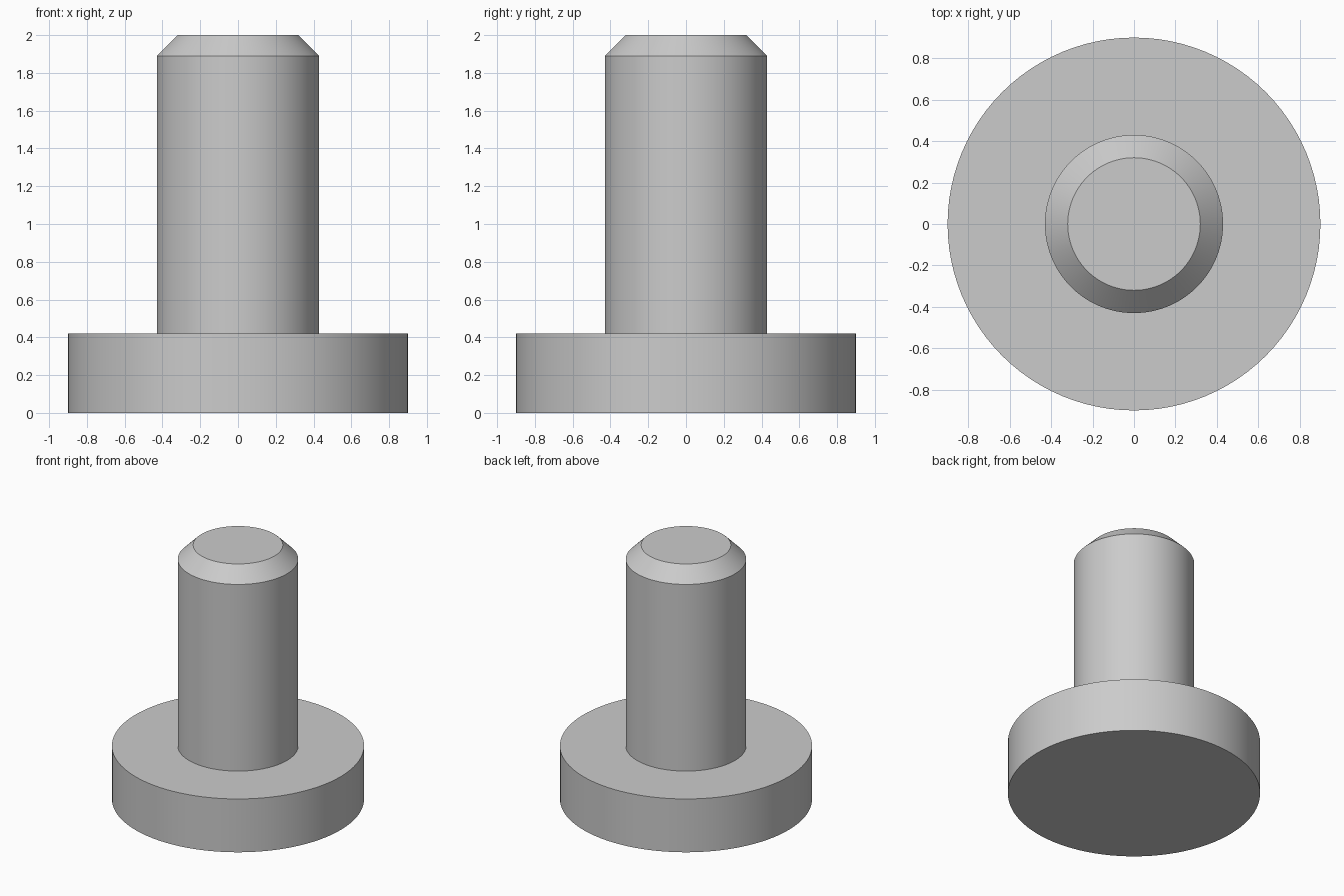
import bpy
import bmesh
import math

if "Cube" in bpy.data.objects:
    bpy.data.objects.remove(bpy.data.objects["Cube"], do_unlink=True)

SEGMENTS = 96

# Plain grey metal
grey = bpy.data.materials.new("grey metal")
grey.use_nodes = True
colour = (0.6, 0.6, 0.6, 1)
grey.diffuse_color = colour
grey.node_tree.nodes["Principled BSDF"].inputs["Base Color"].default_value = colour


def lathe(name, profile):
    """Turn a (radius, height) profile around z and cap both ends."""
    bm = bmesh.new()
    rings = []
    for radius, z in profile:
        ring = []
        for i in range(SEGMENTS):
            a = math.tau * i / SEGMENTS
            ring.append(bm.verts.new((radius * math.cos(a), radius * math.sin(a), z)))
        rings.append(ring)
    for low, high in zip(rings, rings[1:]):
        for i in range(SEGMENTS):
            j = (i + 1) % SEGMENTS
            bm.faces.new((low[i], low[j], high[j], high[i]))
    bm.faces.new(rings[0][::-1])
    bm.faces.new(rings[-1])
    mesh = bpy.data.meshes.new(name)
    bm.to_mesh(mesh)
    bm.free()
    mesh.materials.append(grey)
    obj = bpy.data.objects.new(name, mesh)
    bpy.context.collection.objects.link(obj)
    bpy.ops.object.select_all(action="DESELECT")
    obj.select_set(True)
    bpy.context.view_layer.objects.active = obj
    bpy.ops.object.shade_smooth_by_angle(angle=math.radians(30))
    return obj


# Flanged pin: wide disc, straight shank and chamfered tip in one solid
lathe("flanged_pin", [(0.9, 0), (0.9, 0.42), (0.43, 0.42), (0.43, 1.89), (0.32, 2)])
